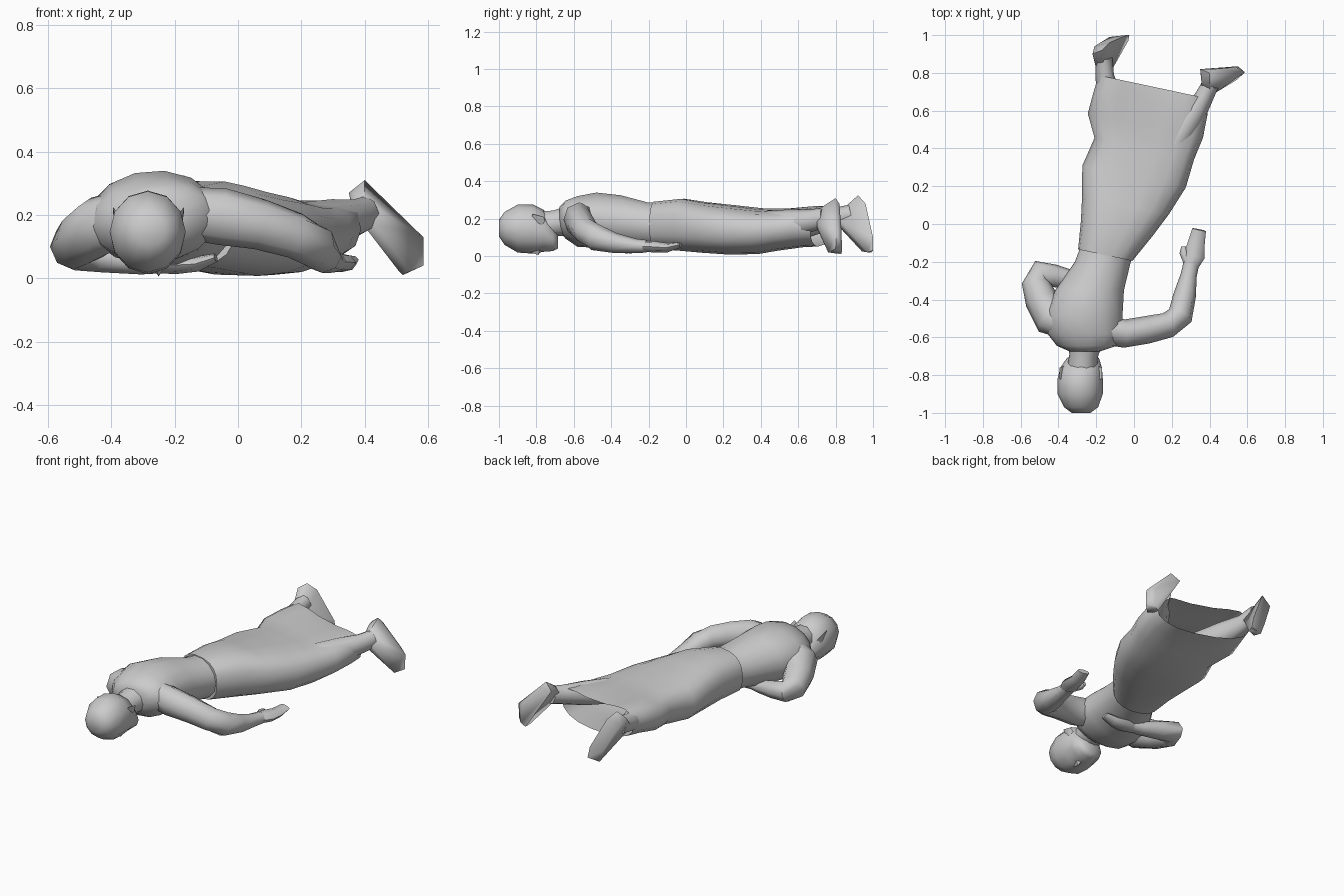
import bpy, bmesh
from math import sin, cos, pi, radians
from mathutils import Vector


def finish(name, bm, angle=62):
    bmesh.ops.recalc_face_normals(bm, faces=bm.faces)
    me = bpy.data.meshes.new(name)
    bm.to_mesh(me)
    bm.free()
    ob = bpy.data.objects.new(name, me)
    bpy.context.collection.objects.link(ob)
    bpy.ops.object.select_all(action='DESELECT')
    ob.select_set(True)
    bpy.context.view_layer.objects.active = ob
    bpy.ops.object.shade_smooth_by_angle(angle=radians(angle))
    return ob


def skin(name, rings, caps=(True, True)):
    """Bridge rings of points; optionally close the ends."""
    bm = bmesh.new()
    vs = [[bm.verts.new(p) for p in r] for r in rings]
    n = len(vs[0])
    for a, b in zip(vs, vs[1:]):
        for i in range(n):
            j = (i + 1) % n
            bm.faces.new((a[i], a[j], b[j], b[i]))
    for end, cap in zip((vs[0], vs[-1]), caps):
        if cap:
            bm.faces.new(end)
    return finish(name, bm)


def ring(c, u, v, hw, hh, n, e=2.0):
    """Super-ellipse ring around c in the plane of u and v."""
    def p(t):
        return abs(t) ** (2 / e) * (1 if t >= 0 else -1)
    return [c + u * hw * p(cos(2 * pi * i / n)) + v * hh * p(sin(2 * pi * i / n))
            for i in range(n)]


def body(name, sections, yaw=0, roll=(0, 0), n=14, e=2.0, caps=(True, True), sag=0):
    """Sections across the body: centre x, y, z, half width, half height."""
    rings = []
    for k, (x, y, z, hw, hh) in enumerate(sections):
        t = k / (len(sections) - 1)
        r = radians(roll[0] + (roll[1] - roll[0]) * t)
        a = radians(yaw)
        u = Vector((cos(a) * cos(r), sin(a), sin(r)))
        v = Vector((-sin(r), 0, cos(r)))
        pts = ring(Vector((x, y, z)), u, v, hw, hh, n, e)
        for i, p in enumerate(pts):       # cloth sinks between the legs
            p.z -= sag * t * t * max(0, sin(2 * pi * i / n)) ** 4
        rings.append(pts)
    return skin(name, rings, caps)


def limb(name, path, n=8):
    """Tube along a path: x, y, z, half width, half height."""
    pts = [Vector(p[:3]) for p in path]
    rings = []
    for i, p in enumerate(path):
        d = (pts[min(i + 1, len(pts) - 1)] - pts[max(i - 1, 0)]).normalized()
        u = d.cross(Vector((0, 0, 1))).normalized()
        rings.append(ring(pts[i], u, u.cross(d), p[3], p[4], n))
    return skin(name, rings)


def hull(name, pts):
    bm = bmesh.new()
    for p in pts:
        bm.verts.new(p)
    bmesh.ops.convex_hull(bm, input=bm.verts)
    return finish(name, bm)


# head, lying face down, crown to chin
body("head", [(-.28, -1, .15, .05, .045), (-.28, -.97, .148, .09, .088),
              (-.285, -.90, .147, .12, .128), (-.285, -.82, .145, .12, .132),
              (-.28, -.76, .135, .11, .112), (-.27, -.71, .095, .085, .068),
              (-.265, -.685, .08, .05, .04)], n=12)
hull("nose", [(-.26, -.86, .03), (-.28, -.78, .04), (-.23, -.78, .04),
              (-.25, -.79, .006), (-.26, -.77, .03)])
for x, s in ((-.18, 1), (-.385, -1)):
    hull("ear", [(x - .02 * s, -.83, .19), (x + .01 * s, -.82, .225), (x + .01 * s, -.76, .21),
                 (x - .02 * s, -.75, .17), (x, -.77, .15)])
limb("neck", [(-.278, -.84, .16, .07, .07), (-.275, -.77, .165, .08, .08),
              (-.268, -.70, .175, .075, .072), (-.255, -.61, .19, .095, .085)], n=10)

# upper body
body("torso", [(-.26, -.675, .2, .08, .065), (-.25, -.645, .195, .16, .1),
               (-.26, -.58, .185, .2, .135), (-.268, -.48, .192, .208, .148),
               (-.235, -.35, .182, .182, .145), (-.165, -.2, .165, .148, .123),
               (-.14, -.12, .165, .143, .124)], roll=(9, 0))

# long skirt, open at the hem
body("skirt", [(-.152, -.165, .165, .147, .127), (-.09, -.02, .168, .195, .141),
               (-.045, .1, .155, .235, .138), (.0, .25, .145, .28, .137),
               (.055, .4, .142, .27, .13), (.06, .52, .155, .312, .122),
               (.088, .64, .172, .308, .122), (.1, .725, .177, .295, .122)],
     yaw=-12, roll=(0, -4), n=18, e=2.5, caps=(True, False), sag=.06)

# arm stretched down beside the body
limb("right_arm", [(-.2, -.55, .21, .08, .08), (-.05, -.58, .195, .075, .09),
                   (.07, -.56, .17, .073, .08), (.18, -.535, .135, .068, .073),
                   (.245, -.485, .1, .068, .072), (.268, -.38, .07, .06, .054),
                   (.29, -.27, .055, .043, .038), (.303, -.21, .052, .042, .034)])
limb("right_hand", [(.295, -.24, .052, .036, .03), (.318, -.17, .05, .056, .03),
                    (.33, -.1, .045, .045, .025), (.345, -.03, .06, .037, .014)])
limb("right_thumb", [(.285, -.2, .05, .025, .022), (.262, -.15, .05, .022, .02),
                     (.262, -.12, .05, .012, .012)], n=6)

# arm folded under the chest
limb("left_arm", [(-.36, -.52, .19, .09, .09), (-.44, -.5, .165, .095, .095),
                  (-.49, -.4, .125, .088, .085), (-.52, -.31, .1, .074, .075),
                  (-.5, -.262, .085, .07, .062), (-.42, -.275, .07, .06, .052),
                  (-.3, -.3, .05, .045, .038), (-.24, -.31, .048, .04, .032)])
limb("left_hand", [(-.26, -.31, .045, .038, .03), (-.19, -.32, .042, .056, .028),
                   (-.13, -.33, .045, .046, .024), (-.07, -.34, .065, .03, .014)])

# calves, starting hidden inside the skirt
limb("left_calf", [(-.07, .48, .16, .075, .075), (-.12, .65, .175, .07, .075),
                   (-.155, .78, .2, .05, .055), (-.16, .88, .22, .045, .055)])
limb("right_calf", [(.2, .4, .16, .075, .08), (.3, .56, .175, .07, .075),
                    (.37, .67, .19, .05, .06), (.405, .74, .205, .045, .055)])

# feet with the toes on the ground
hull("left_foot", [(-.2, .82, .2), (-.115, .82, .19), (-.16, .83, .245), (-.15, .82, .155),
                   (-.22, .9, .29), (-.17, .92, .325), (-.13, .96, .28), (-.21, .94, .26),
                   (-.025, 1, .03), (-.1, .99, .02), (-.03, .97, .02), (-.09, .94, .025),
                   (-.04, 1, .1), (-.13, .99, .1)])
hull("right_foot", [(.36, .72, .22), (.44, .7, .17), (.4, .7, .245), (.41, .7, .15),
                    (.35, .82, .27), (.4, .8, .31), (.36, .77, .27), (.42, .82, .28),
                    (.55, .835, .03), (.52, .83, .01), (.585, .8, .04), (.54, .76, .02),
                    (.585, .805, .13), (.54, .83, .15), (.51, .79, .02)])
